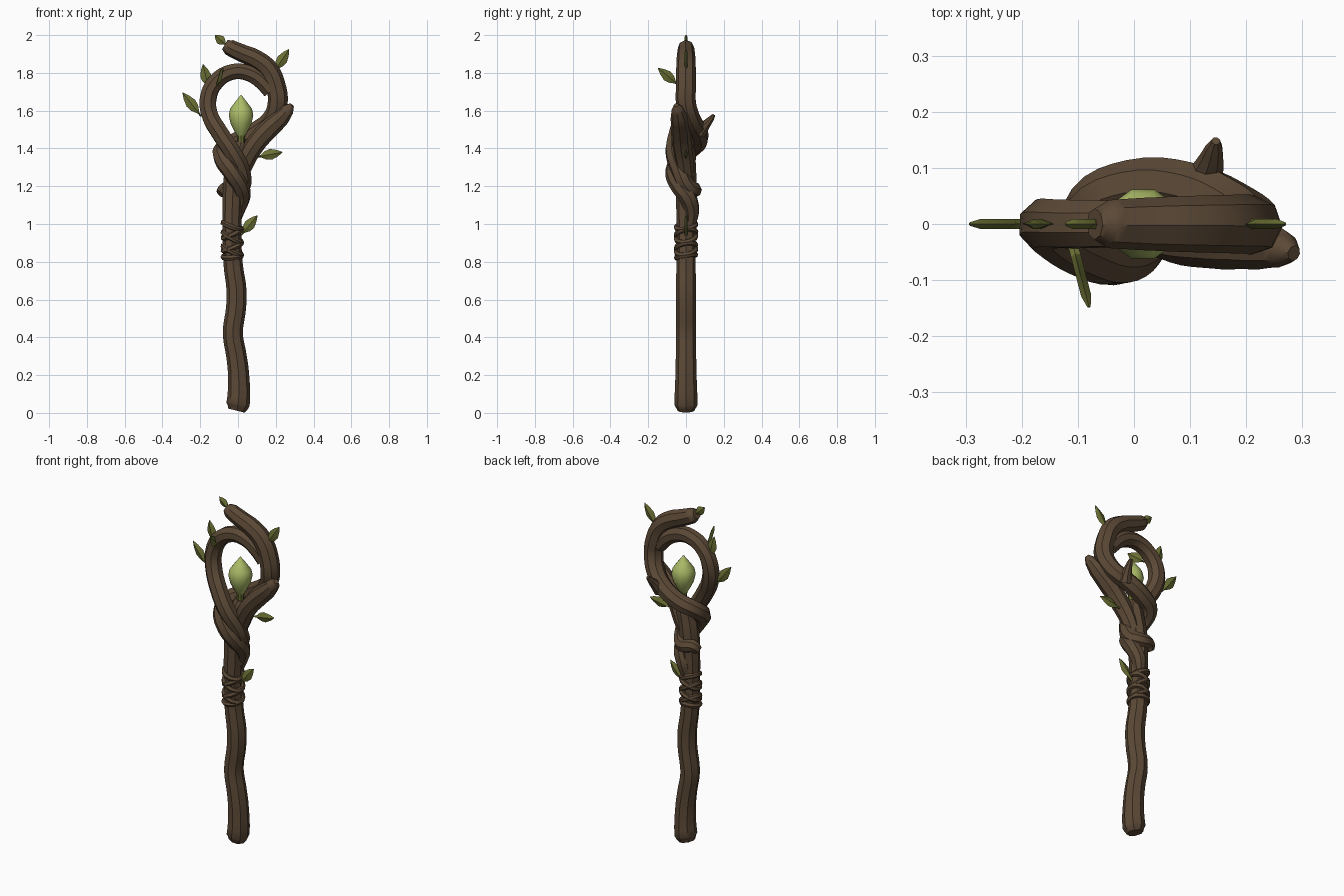
import bpy, bmesh, math
from mathutils import Vector, Matrix

if "Cube" in bpy.data.objects:
    bpy.data.objects.remove(bpy.data.objects["Cube"])


def mat(name, col):
    m = bpy.data.materials.new(name)
    m.diffuse_color = (*col, 1)
    m.use_nodes = True
    m.node_tree.nodes["Principled BSDF"].inputs["Base Color"].default_value = m.diffuse_color
    return m


BARK = mat("brown bark", (0.105, 0.066, 0.037))
LEAF = mat("olive leaf", (0.15, 0.165, 0.035))
BUD = mat("pale green bud", (0.42, 0.51, 0.14))


def finish(name, mesh, m, angle=40):
    ob = bpy.data.objects.new(name, mesh)
    bpy.context.collection.objects.link(ob)
    mesh.materials.clear()
    mesh.materials.append(m)
    bpy.ops.object.select_all(action='DESELECT')
    ob.select_set(True)
    bpy.context.view_layer.objects.active = ob
    bpy.ops.object.shade_smooth_by_angle(angle=math.radians(angle))
    return ob


def tube(name, pts, m=BARK, cyclic=False, res=4, sides=2):
    """Swept round branch; pts are (x, y, z, radius)."""
    cu = bpy.data.curves.new(name, 'CURVE')
    cu.dimensions = '3D'
    cu.bevel_depth = 1.0
    cu.bevel_resolution = sides
    cu.use_fill_caps = True
    cu.resolution_u = res
    sp = cu.splines.new('BEZIER')
    sp.bezier_points.add(len(pts) - 1)
    for b, p in zip(sp.bezier_points, pts):
        b.co = p[:3]
        b.radius = p[3]
        b.handle_left_type = b.handle_right_type = 'AUTO'
    sp.use_cyclic_u = cyclic
    tmp = bpy.data.objects.new(name + "_tmp", cu)
    bpy.context.collection.objects.link(tmp)
    dg = bpy.context.evaluated_depsgraph_get()
    mesh = bpy.data.meshes.new_from_object(tmp.evaluated_get(dg))
    bpy.data.objects.remove(tmp)
    return finish(name, mesh, m)


def leaf(name, base, tip, normal=(0, 1, 0), width=0.064):
    """Thin pointed leaf with a raised midrib and a short stalk."""
    base, tip, n = Vector(base), Vector(tip), Vector(normal)
    d = tip - base
    side = d.cross(n).normalized()
    n = side.cross(d).normalized()
    bm = bmesh.new()
    rows = []
    for t, w in ((0, .12), (.15, .2), (.35, .8), (.55, 1), (.8, .6), (1, .06)):
        c = base + d * t
        h = 0.009 if t < 1 else 0.003
        rows.append([bm.verts.new(c + v) for v in (
            side * w * width / 2, n * h, -side * w * width / 2, -n * h)])
    for a, b in zip(rows, rows[1:]):
        for i in range(4):
            j = (i + 1) % 4
            bm.faces.new((a[i], a[j], b[j], b[i]))
    bm.faces.new(rows[0])
    bm.faces.new(rows[-1])
    bmesh.ops.recalc_face_normals(bm, faces=bm.faces)
    me = bpy.data.meshes.new(name)
    bm.to_mesh(me)
    bm.free()
    finish(name, me, LEAF, 25)


# Wavy main shaft
tube("shaft", [
    (-.008, 0, .012, .045), (.0, 0, .045, .062), (.003, 0, .2, .056), (-.008, 0, .3, .054),
    (-.027, 0, .42, .053), (-.01, 0, .56, .053), (-.008, 0, .65, .053), (-.025, 0, .78, .051),
    (-.032, 0, .95, .049), (-.03, 0, 1.1, .052), (-.02, 0, 1.25, .055),
    (.0, 0, 1.36, .052), (.015, .01, 1.43, .035)])

# Left strand: twists up round the shaft and forms the ring
tube("ring_branch", [
    (-.095, .02, 1.16, .025), (-.07, .035, 1.185, .036), (-.01, .04, 1.18, .042),
    (.02, .005, 1.2, .046), (.015, -.035, 1.29, .048), (-.03, -.062, 1.38, .048),
    (-.095, -.045, 1.48, .048), (-.15, -.012, 1.58, .047), (-.157, 0, 1.67, .047),
    (-.115, 0, 1.755, .046), (-.03, 0, 1.805, .044), (.05, 0, 1.8, .044),
    (.12, 0, 1.76, .045), (.17, 0, 1.7, .04)])

# Right strand: twists up behind and becomes the top hook
tube("hook_branch", [
    (-.02, .025, 1.0, .03), (-.005, .03, 1.07, .042), (.02, .01, 1.14, .046),
    (.012, -.035, 1.2, .047), (-.03, -.062, 1.27, .048), (-.082, -.03, 1.35, .049),
    (-.075, .03, 1.4, .049), (.0, .066, 1.44, .05), (.1, .062, 1.495, .05),
    (.18, .025, 1.56, .051), (.21, 0, 1.64, .053), (.2, 0, 1.73, .053),
    (.16, 0, 1.82, .052), (.09, 0, 1.875, .05), (.02, 0, 1.905, .047),
    (-.045, 0, 1.935, .043), (-.07, 0, 1.95, .028)])

# Front right strand ending in a blunt tip
tube("side_branch", [
    (-.01, .0, 1.2, .04), (.03, -.005, 1.31, .048), (.09, -.022, 1.42, .052),
    (.16, -.028, 1.5, .053), (.225, -.035, 1.56, .047), (.265, -.045, 1.605, .033),
    (.285, -.052, 1.63, .014)])

# Thorn at the back
tube("back_thorn", [
    (.12, .07, 1.48, .038), (.135, .105, 1.525, .026), (.143, .135, 1.56, .016),
    (.146, .148, 1.578, .008)])

# Crossing vine wraps on the grip
for i, (z, tilt) in enumerate(((.83, .1), (.86, -.45), (.88, .4), (.93, -.5), (.95, .45), (.99, -.35))):
    tube(f"vine_wrap_{i + 1}", [
        (-.03 + .048 * math.cos(a), .05 * math.sin(a),
         z + .048 * math.cos(a) * math.tan(tilt) + .008 * math.sin(a), .015)
        for a in [k * math.tau / 8 for k in range(8)]], cyclic=True, res=3, sides=1)

# Glowing bud: turned profile with a pointed top
bm = bmesh.new()
rings, N = [], 10
for r, z in ((.016, 1.46), (.035, 1.49), (.055, 1.53), (.065, 1.575),
             (.058, 1.61), (.032, 1.645), (.012, 1.67), (.003, 1.682)):
    rings.append([bm.verts.new((.016 + r * math.cos(k * math.tau / N),
                                r * math.sin(k * math.tau / N), z)) for k in range(N)])
for a, b in zip(rings, rings[1:]):
    for k in range(N):
        bm.faces.new((a[k], a[(k + 1) % N], b[(k + 1) % N], b[k]))
bm.faces.new(rings[0][::-1])
bm.faces.new(rings[-1])
me = bpy.data.meshes.new("bud")
bm.to_mesh(me)
bm.free()
finish("bud", me, BUD)
tube("bud_stem", [(.012, 0, 1.4, .022), (.016, 0, 1.44, .018), (.016, 0, 1.475, .022)], LEAF)

# Leaves: base, tip, facing
for i, (b, t, n) in enumerate((
        ((-.06, 0, 1.945), (-.122, 0, 2.0), (0, 1, 0)),
        ((.19, 0, 1.805), (.27, 0, 1.925), (0, 1, 0)),
        ((-.155, 0, 1.715), (-.185, 0, 1.845), (0, 1, 0)),
        ((-.195, 0, 1.57), (-.293, 0, 1.695), (0, 1, 0)),
        ((-.108, -.04, 1.735), (-.08, -.148, 1.825), (1, .3, 0)),
        ((.1, 0, 1.355), (.235, 0, 1.38), (0, 1, 0)),
        ((.015, 0, .94), (.102, 0, 1.045), (0, 1, 0)))):
    leaf(f"leaf_{i + 1}", b, t, n, 0.058 if i else 0.05)
